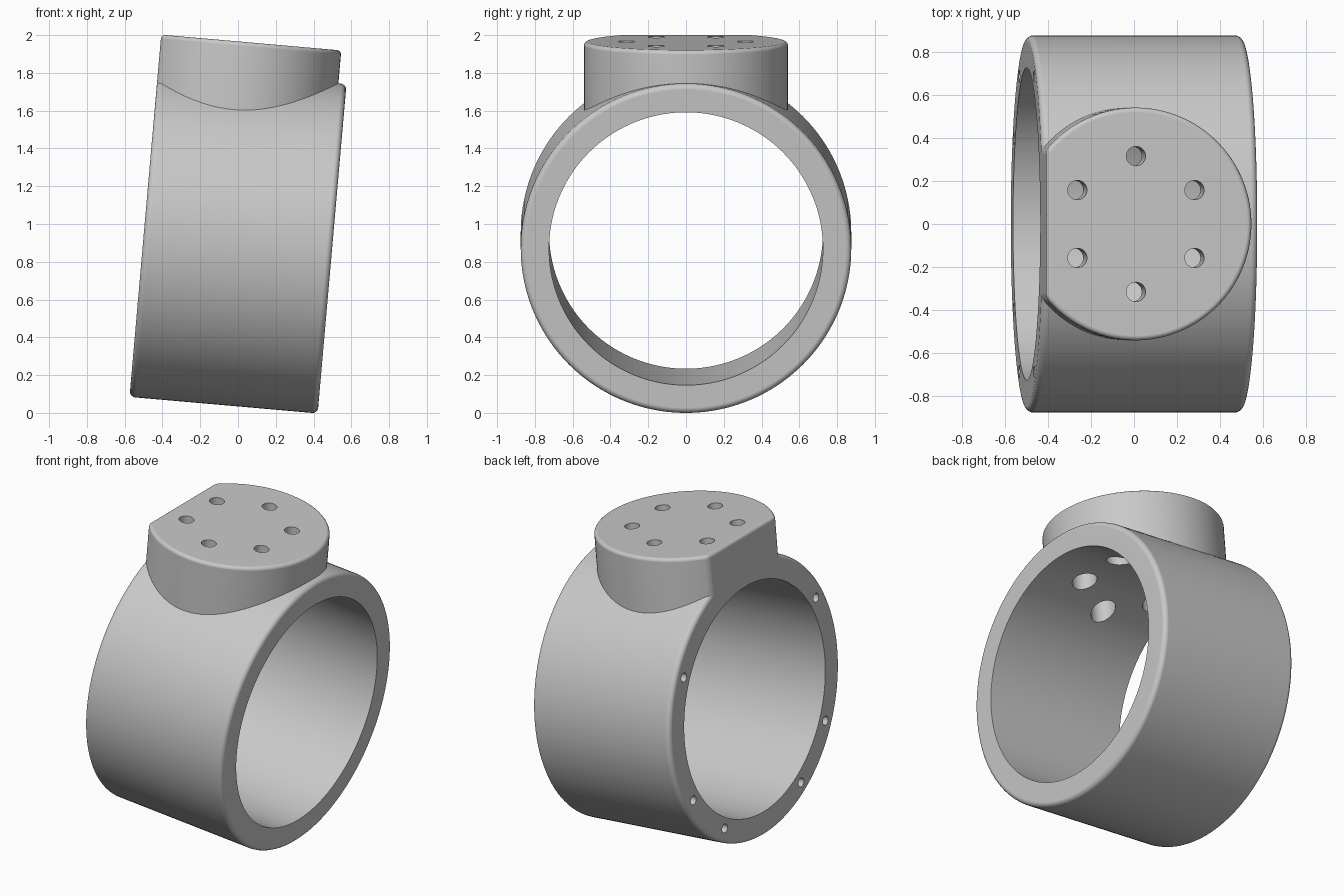
import bpy, bmesh
from math import radians, sin, cos, acos, pi, tau
from mathutils import Matrix, Vector

if "Cube" in bpy.data.objects:
    bpy.data.objects.remove(bpy.data.objects["Cube"], do_unlink=True)

# Main dimensions, in the untilted frame with the ring axis along x
OUTER, BORE, HALF = 0.875, 0.725, 0.5
BOSS_X, BOSS_R, BOSS_TOP = -0.083, 0.54, 1.05
EDGE = 0.03
ALONG_X = Matrix.Rotation(pi / 2, 4, 'Y')

grey = bpy.data.materials.new("plain grey")
grey.use_nodes = True
grey.diffuse_color = (0.58, 0.58, 0.58, 1)
grey.node_tree.nodes["Principled BSDF"].inputs["Base Color"].default_value = grey.diffuse_color


def lathe(bm, profile, matrix, segments):
    """Closed solid of revolution from (radius, height) points."""
    rings = [[bm.verts.new(matrix @ Vector((r * cos(tau * i / segments),
                                            r * sin(tau * i / segments), h)))
              for i in range(segments)] for r, h in profile]
    for low, high in zip(rings, rings[1:]):
        for i in range(segments):
            j = (i + 1) % segments
            bm.faces.new((low[i], low[j], high[j], high[i]))
    bm.faces.new(rings[0][::-1])
    bm.faces.new(rings[-1])


def finish(bm, name):
    bmesh.ops.recalc_face_normals(bm, faces=bm.faces[:])
    mesh = bpy.data.meshes.new(name)
    bm.to_mesh(mesh)
    bm.free()
    mesh.materials.append(grey)
    obj = bpy.data.objects.new(name, mesh)
    bpy.context.collection.objects.link(obj)
    return obj


def combine(target, tool, operation):
    """Apply a boolean and discard the tool."""
    tool.hide_render = True
    mod = target.modifiers.new(tool.name, 'BOOLEAN')
    mod.operation, mod.solver, mod.object = operation, 'EXACT', tool
    bpy.context.view_layer.objects.active = target
    bpy.ops.object.modifier_apply(modifier=mod.name)
    bpy.data.objects.remove(tool, do_unlink=True)


# Ring body with rounded outer rims
arc = [k * pi / 10 for k in range(6)]
rim = [(OUTER - EDGE + EDGE * sin(a), HALF - EDGE + EDGE * cos(a)) for a in arc]
bm = bmesh.new()
lathe(bm, [(r, -h) for r, h in rim] + rim[::-1], ALONG_X, 160)
body = finish(bm, "clamp_ring")

# Mounting boss: round with one flat side flush with the ring face
bm = bmesh.new()
end = acos((-HALF - BOSS_X) / BOSS_R)
steps = 90
outline = []
for i in range(steps + 1):
    a = -end + 2 * end * i / steps
    outline.append(bm.verts.new((BOSS_X + BOSS_R * cos(a), BOSS_R * sin(a), 0)))
base = bm.faces.new(outline)
lifted = bmesh.ops.extrude_face_region(bm, geom=[base])["geom"]
bmesh.ops.translate(bm, vec=(0, 0, BOSS_TOP),
                    verts=[v for v in lifted if isinstance(v, bmesh.types.BMVert)])
bmesh.ops.recalc_face_normals(bm, faces=bm.faces[:])


def rounded(edge):
    p, q = (v.co for v in edge.verts)
    on_top = min(p.z, q.z) > BOSS_TOP - 0.01
    flat_corner = abs(p.z - q.z) > 0.1 and p.x < -HALF + 0.001
    return on_top or flat_corner


bmesh.ops.bevel(bm, geom=[e for e in bm.edges if rounded(e)], offset=0.022,
                offset_type='OFFSET', segments=4, profile=0.5, affect='EDGES')
combine(body, finish(bm, "boss"), 'UNION')

# Central bore
bm = bmesh.new()
lathe(bm, [(BORE, -1), (BORE, 1)], ALONG_X, 160)
combine(body, finish(bm, "bore_cutter"), 'DIFFERENCE')

# Six screw holes through the boss, wider on the bore side
bm = bmesh.new()
for k in range(6):
    a = pi / 2 + k * pi / 3
    place = Matrix.Translation((BOSS_X + 0.315 * cos(a), 0.315 * sin(a), 0))
    lathe(bm, [(0.075, 0.4), (0.075, 0.85), (0.045, 0.85), (0.045, 1.2)], place, 32)
combine(body, finish(bm, "screw_cutter"), 'DIFFERENCE')

# Blind holes in the flat-side ring face
bm = bmesh.new()
for angle in (60, 120, 150):
    for side in (-1, 1):
        a = radians(angle) * side
        place = Matrix.Translation((0, 0.79 * sin(a), 0.79 * cos(a))) @ ALONG_X
        lathe(bm, [(0.028, -0.6), (0.028, -0.25)], place, 24)
combine(body, finish(bm, "face_hole_cutter"), 'DIFFERENCE')

# Tilt, stand on the ground and shade
body.data.transform(Matrix.Rotation(radians(5), 4, 'Y'))
lowest = min(v.co.z for v in body.data.vertices)
body.data.transform(Matrix.Translation((0, 0, -lowest)))
bpy.ops.object.select_all(action='DESELECT')
body.select_set(True)
bpy.context.view_layer.objects.active = body
bpy.ops.object.shade_smooth_by_angle(angle=radians(30))
weighted = body.modifiers.new("even shading", 'WEIGHTED_NORMAL')
weighted.keep_sharp = True
